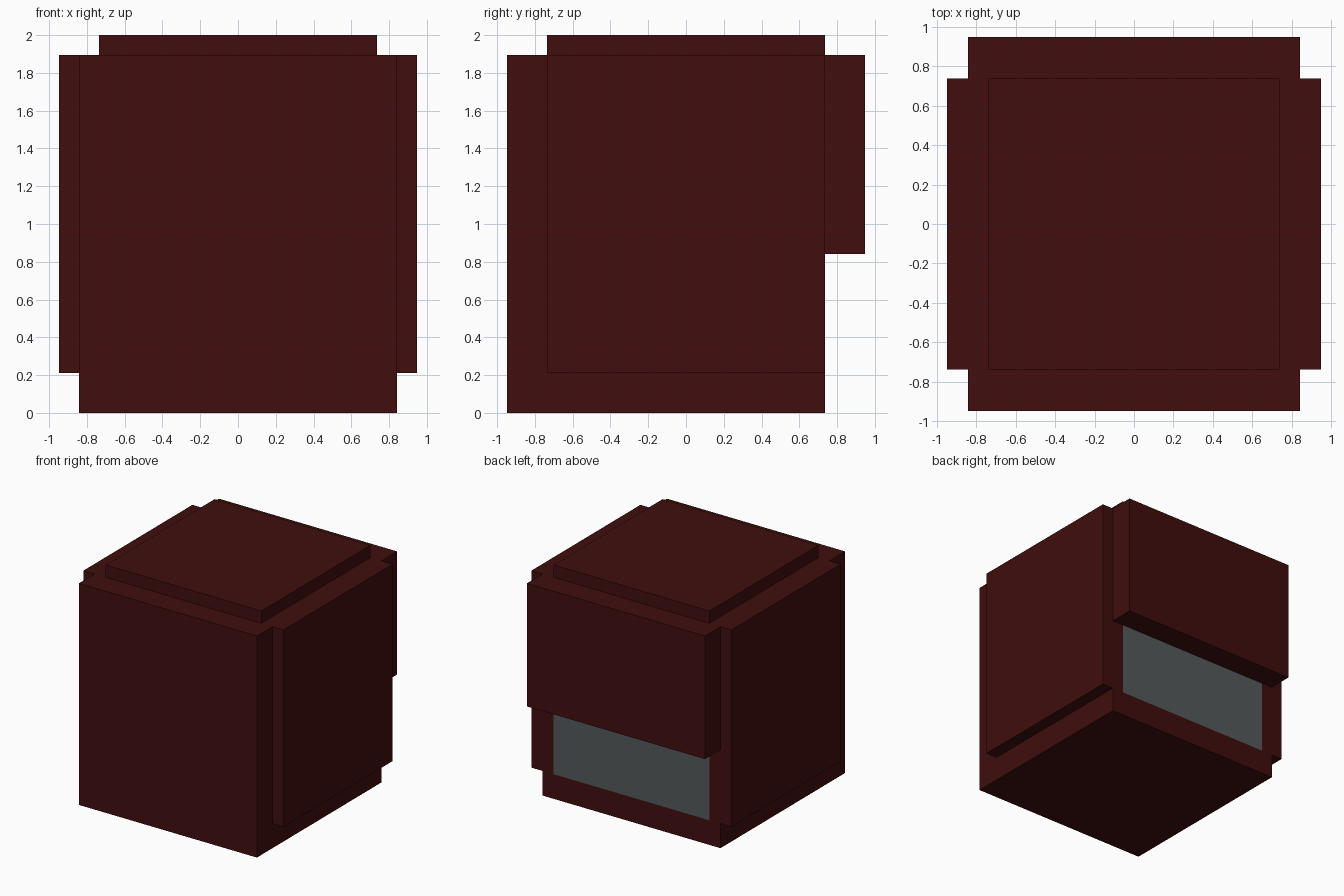
import bpy, bmesh
from mathutils import Vector

if "Cube" in bpy.data.objects:
    bpy.data.objects.remove(bpy.data.objects["Cube"])

U = 2 / 19                      # the model sits on a grid 19 units high
CORE_X, PANEL_X, INNER = 8 * U, 9 * U, 7 * U
SILL, LIP, SHOULDER, TOP = 2 * U, 8 * U, 18 * U, 19 * U


def material(name, rgb):
    mat = bpy.data.materials.new(name)
    mat.diffuse_color = (*rgb, 1)
    mat.use_nodes = True
    mat.node_tree.nodes["Principled BSDF"].inputs["Base Color"].default_value = mat.diffuse_color
    return mat


dark_red = material("dark red", (0.052, 0.0042, 0.0042))
grey = material("slate grey", (0.088, 0.100, 0.100))


def finish(name, bm, mats):
    bmesh.ops.recalc_face_normals(bm, faces=bm.faces)
    mesh = bpy.data.meshes.new(name)
    bm.to_mesh(mesh)
    bm.free()
    for mat in mats:
        mesh.materials.append(mat)
    obj = bpy.data.objects.new(name, mesh)
    bpy.context.collection.objects.link(obj)
    return obj


def plate(name, lo, hi):
    """Box between two corners."""
    lo, hi = Vector(lo), Vector(hi)
    bm = bmesh.new()
    bmesh.ops.create_cube(bm, size=1)
    for v in bm.verts:
        v.co = (lo + hi) / 2 + v.co * (hi - lo)
    return finish(name, bm, [dark_red])


# Main body: side profile with a rear overhang, extruded across x
profile = [(-PANEL_X, 0), (INNER, 0), (INNER, LIP),
           (PANEL_X, LIP), (PANEL_X, SHOULDER), (-PANEL_X, SHOULDER)]
bm = bmesh.new()
side = bm.faces.new([bm.verts.new((-CORE_X, y, z)) for y, z in profile])
ext = bmesh.ops.extrude_face_region(bm, geom=[side], use_keep_orig=True)
moved = [g for g in ext["geom"] if isinstance(g, bmesh.types.BMVert)]
bmesh.ops.translate(bm, verts=moved, vec=(2 * CORE_X, 0, 0))
bmesh.ops.recalc_face_normals(bm, faces=bm.faces)


# Grey window cut flush into the recessed rear face
def rear_faces():
    return [f for f in bm.faces
            if f.normal.y > 0.9 and f.calc_center_median().z < LIP]


for co, no in (((-INNER, 0, 0), (1, 0, 0)), ((INNER, 0, 0), (1, 0, 0)),
               ((0, 0, SILL), (0, 0, 1))):
    faces = rear_faces()
    geom = faces + list({e for f in faces for e in f.edges}) \
        + list({v for f in faces for v in f.verts})
    bmesh.ops.bisect_plane(bm, geom=geom, plane_co=co, plane_no=no)
    bm.normal_update()
for f in rear_faces():
    c = f.calc_center_median()
    if abs(c.x) < INNER and c.z > SILL:
        f.material_index = 1
finish("body", bm, [dark_red, grey])

# Raised side panels
for label, s in (("left", -1), ("right", 1)):
    x0, x1 = sorted((s * CORE_X, s * PANEL_X))
    plate(label + "_side_panel", (x0, -INNER, SILL), (x1, INNER, SHOULDER))

# Raised top plate
plate("top_panel", (-INNER, -INNER, SHOULDER), (INNER, INNER, TOP))
